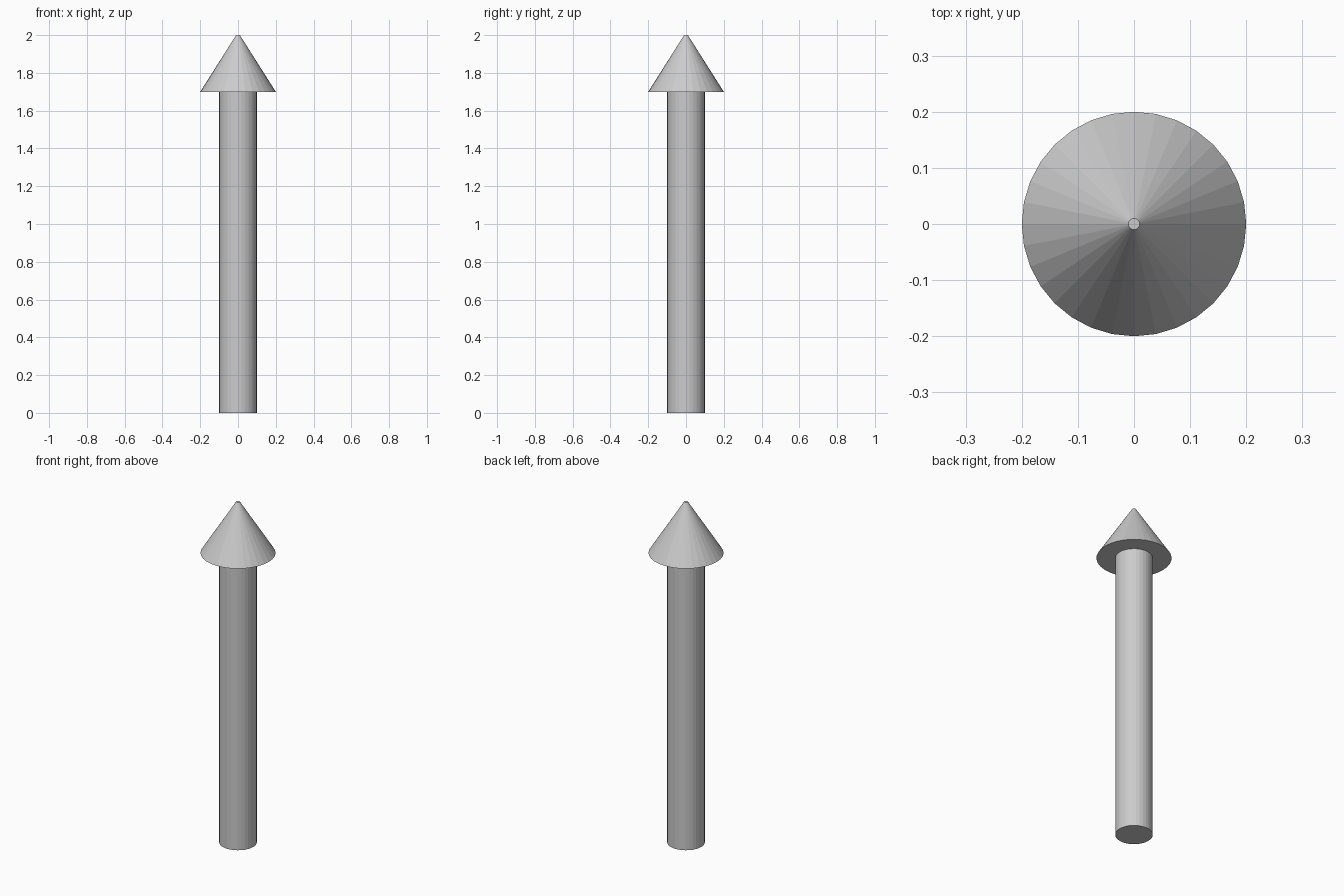
import bpy

if "Cube" in bpy.data.objects:
    bpy.data.objects.remove(bpy.data.objects["Cube"])

SIDES = 32
SHAFT_TOP = 1.7
TOTAL = 2.0


def tapered(name, r_bottom, r_top, z0, z1):
    """Capped, flat-faced round part between two heights."""
    bpy.ops.mesh.primitive_cone_add(
        vertices=SIDES, radius1=r_bottom, radius2=r_top,
        depth=z1 - z0, location=(0, 0, (z0 + z1) / 2))
    obj = bpy.context.object
    obj.name = obj.data.name = name
    return obj


# Straight shaft
tapered("arrow_shaft", 0.1, 0.1, 0.0, SHAFT_TOP)

# Conical head with a tiny blunt tip
tapered("arrow_head", 0.2, 0.01, SHAFT_TOP, TOTAL)
